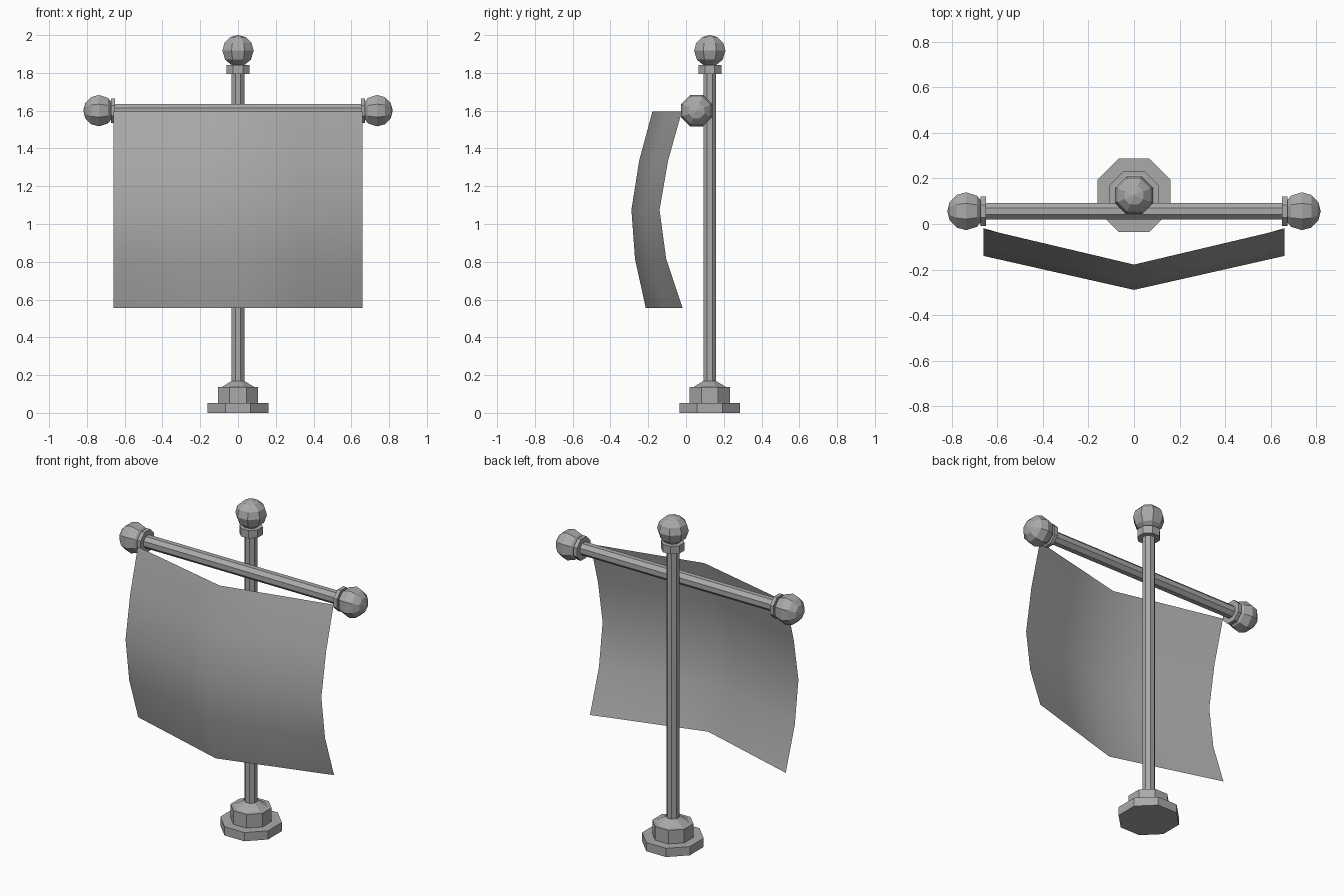
import bpy, bmesh, math
from mathutils import Matrix, Vector

cube = bpy.data.objects.get("Cube")
if cube:
    bpy.data.objects.remove(cube, do_unlink=True)

grey = bpy.data.materials.new("plain_grey")
grey.use_nodes = True
colour = (0.4, 0.4, 0.4, 1)
grey.diffuse_color = colour
grey.node_tree.nodes["Principled BSDF"].inputs["Base Color"].default_value = colour

SIDES = 8
POLE_Y, BAR_Y, BAR_Z = 0.126, 0.056, 1.6


def finish(name, bm):
    mesh = bpy.data.meshes.new(name)
    bm.to_mesh(mesh)
    bm.free()
    mesh.materials.append(grey)
    obj = bpy.data.objects.new(name, mesh)
    bpy.context.collection.objects.link(obj)
    return obj


def turned(name, profile, matrix):
    """Octagonal turned part; profile is (flat-side radius, height) pairs."""
    bm = bmesh.new()
    rings = []
    for r, h in profile:
        ring = []
        for i in range(SIDES):
            a = math.tau * (i + 0.5) / SIDES
            rad = r / math.cos(math.pi / SIDES)
            ring.append(bm.verts.new((rad * math.cos(a), rad * math.sin(a), h)))
        rings.append(ring)
    for low, high in zip(rings, rings[1:]):
        for i in range(SIDES):
            j = (i + 1) % SIDES
            bm.faces.new((low[i], low[j], high[j], high[i]))
    bm.faces.new(rings[0][::-1])
    bm.faces.new(rings[-1])
    bmesh.ops.remove_doubles(bm, verts=bm.verts, dist=0.0001)
    bmesh.ops.recalc_face_normals(bm, faces=bm.faces)
    bm.transform(matrix)
    return finish(name, bm)


def ball_profile(start, radius):
    """Ball cut flat where it sits on its collar."""
    centre = start + radius * 0.92
    steps = [-66, -35, 0, 30, 60, 90]
    return [(radius * math.cos(math.radians(a)),
             centre + radius * math.sin(math.radians(a))) for a in steps]


# Upright pole with its stepped foot
upright = Matrix.Translation((0, POLE_Y, 0))
turned("base_plate", [(0.161, 0), (0.161, 0.053)], upright)
turned("base_block", [(0.107, 0.053), (0.107, 0.136)], upright)
turned("base_taper", [(0.088, 0.136), (0.035, 0.168)], upright)
turned("pole", [(0.034, 0.13), (0.034, 1.82)], upright)
turned("pole_collar", [(0.061, 1.795), (0.061, 1.843)], upright)
turned("pole_ball", ball_profile(1.841, 0.083), upright)

# Crossbar with a collar and ball at each end
for side, sign in (("left", 1), ("right", -1)):
    along = (Matrix.Translation((0, BAR_Y, BAR_Z))
             @ Matrix.Rotation(sign * math.pi / 2, 4, 'Y'))
    turned(side + "_bar_collar", [(0.065, 0.65), (0.065, 0.673)], along)
    turned(side + "_bar_ball", ball_profile(0.66, 0.083), along)
bar = Matrix.Translation((0, BAR_Y, BAR_Z)) @ Matrix.Rotation(math.pi / 2, 4, 'Y')
turned("crossbar", [(0.036, -0.66), (0.036, 0.66)], bar)

# Billowing banner: each row has a depth at the side edges and at the middle
rows = [(-0.022, -0.178), (-0.095, -0.248), (-0.14, -0.289),
        (-0.105, -0.27), (-0.018, -0.213)]
bm = bmesh.new()
grid = []
for k, (edge, middle) in enumerate(rows):
    z = 1.595 - 0.26 * k
    grid.append([bm.verts.new((0.33 * c, middle + (edge - middle) * abs(c) / 2, z))
                 for c in range(-2, 3)])
for top, bottom in zip(grid, grid[1:]):
    for c in range(4):
        bm.faces.new((bottom[c], bottom[c + 1], top[c + 1], top[c]))
for f in bm.faces:
    f.smooth = True
finish("banner", bm)
